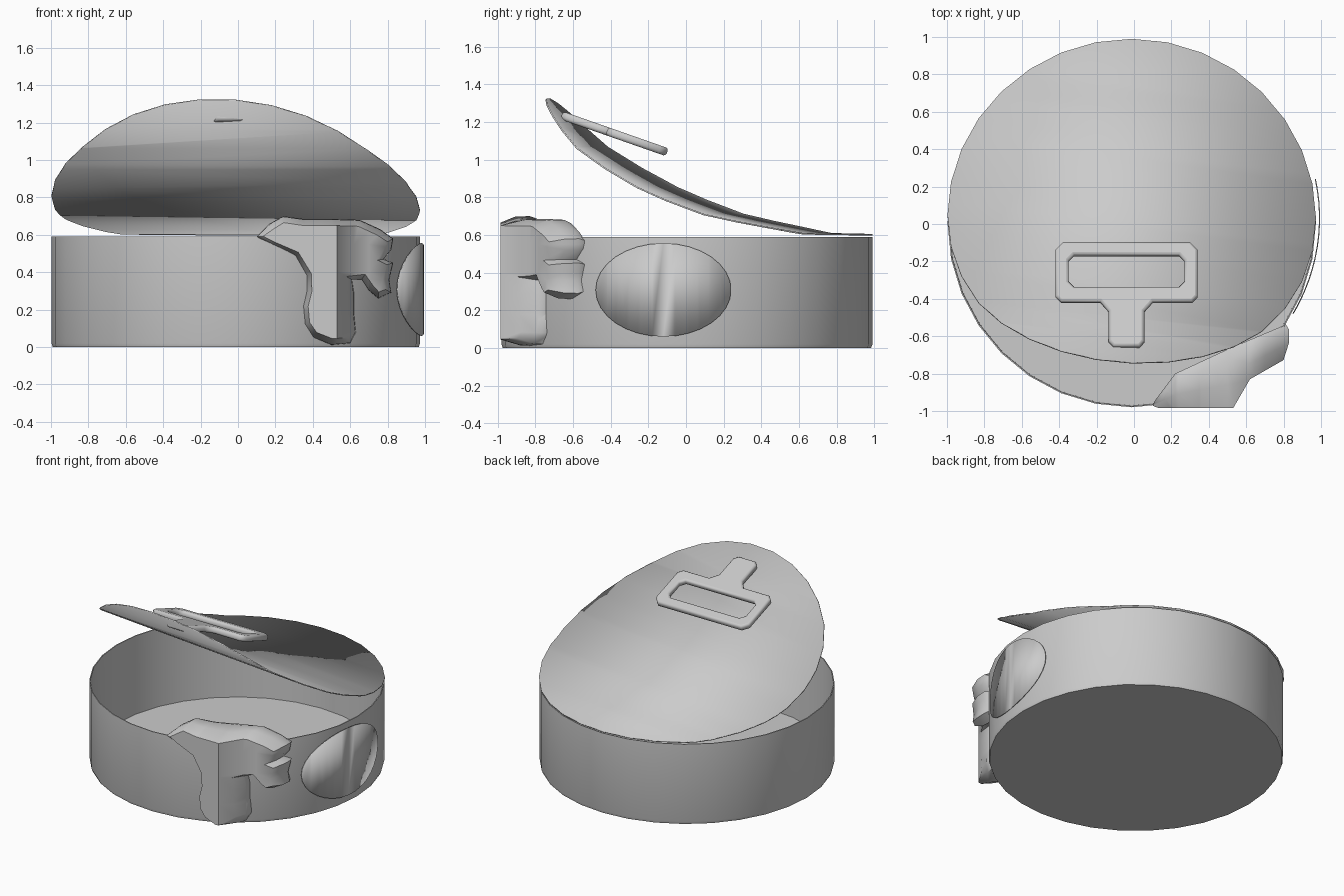
import bpy, bmesh, math
from mathutils import Vector

if "Cube" in bpy.data.objects:
    bpy.data.objects.remove(bpy.data.objects["Cube"])

metal = bpy.data.materials.new("plain grey metal")
metal.diffuse_color = (0.6, 0.6, 0.6, 1)
metal.use_nodes = True
metal.node_tree.nodes["Principled BSDF"].inputs["Base Color"].default_value = metal.diffuse_color
R, CX, CY = 0.985, -0.012, 0.005


def finish(name, bm, angle=40, thickness=0):
    me = bpy.data.meshes.new(name)
    bm.to_mesh(me)
    bm.free()
    ob = bpy.data.objects.new(name, me)
    bpy.context.collection.objects.link(ob)
    me.materials.append(metal)
    if thickness:
        m = ob.modifiers.new("thickness", 'SOLIDIFY')
        m.thickness = thickness
        m.offset = -1
    smooth(ob, angle)
    return ob


def smooth(ob, angle):
    bpy.ops.object.select_all(action='DESELECT')
    ob.select_set(True)
    bpy.context.view_layer.objects.active = ob
    bpy.ops.object.shade_smooth_by_angle(angle=math.radians(angle))


def cut(bm, co, no):
    bmesh.ops.bisect_plane(bm, geom=bm.verts[:] + bm.edges[:] + bm.faces[:],
                           plane_co=co, plane_no=no)


def lerp_table(pts, k):
    for (a, b), (c, d) in zip(pts, pts[1:]):
        if k <= c:
            break
    return b + (d - b) * (k - a) / (c - a)


def disc(rx, ry, cuts, normal):
    # flat 32-sided disc sliced into strips so that it can be bent
    bm = bmesh.new()
    bm.faces.new([bm.verts.new((rx * math.cos(i * math.tau / 32),
                                ry * math.sin(i * math.tau / 32), 0)) for i in range(32)])
    for c in cuts:
        cut(bm, Vector(normal) * c, normal)
    return bm


# open round can, turned from a profile
bm = bmesh.new()
rings = []
for r, z in [(0.978, 0), (R, 0.02), (R, 0.59), (0.978, 0.59), (0.975, 0.015)]:
    rings.append([bm.verts.new((CX + r * math.cos(i * math.tau / 32),
                                CY + r * math.sin(i * math.tau / 32), z)) for i in range(32)])
for a, b in zip(rings, rings[1:]):
    for i in range(32):
        j = (i + 1) % 32
        bm.faces.new((a[i], a[j], b[j], b[i]))
bm.faces.new(rings[0][::-1])
bm.faces.new(rings[-1])
finish("can_body", bm)

# peeled lid: a disc rolled along a side profile, the bend slightly skewed
SKEW = 0.11
side = [(0.99, 0.602), (0.7, 0.607), (0.56, 0.635), (0.37, 0.672), (0.2, 0.71), (0, 0.785),
        (-0.15, 0.85), (-0.33, 0.95), (-0.5, 1.06), (-0.6, 1.16), (-0.74, 1.32)]
arc = [0]
for a, b in zip(side, side[1:]):
    arc.append(arc[-1] + math.dist(a, b))
arc = [a * 2 * R / arc[-1] for a in arc]
ys = [(a, p[0]) for a, p in zip(arc, side)]
zs = [(a, p[1]) for a, p in zip(arc, side)]
bm = disc(R, R, [R - a for a in arc[1:-1]], (SKEW, 1, 0))
for v in bm.verts:
    x = v.co.x
    a = R - (v.co.y + SKEW * x)
    v.co = (x + CX, lerp_table(ys, a) - SKEW * x, lerp_table(zs, a) + 0.003)
finish("peeled_lid", bm, 40, 0.008)

# pull tab: window frame with a stem, mirrored outline
half = [(0.34, 0.56), (0.38, 0.52), (0.38, 0.27), (0.35, 0.24), (0.14, 0.24),
        (0.095, 0.19), (0.095, 0.03), (0.07, 0)]
hole = [(0.28, 0.49), (0.31, 0.46), (0.31, 0.35), (0.28, 0.32)]
cu = bpy.data.curves.new("pull_tab", 'CURVE')
cu.dimensions = '2D'
cu.fill_mode = 'BOTH'
cu.extrude = 0.008
cu.bevel_depth = 0.014
cu.bevel_resolution = 1
cu.offset = -0.014
slope = math.atan(0.35)
for pts in (half, hole):
    loop = pts + [(-x, y) for x, y in reversed(pts)]
    sp = cu.splines.new('POLY')
    sp.points.add(len(loop) - 1)
    for p, (x, y) in zip(sp.points, loop):
        p.co = (x, y / math.cos(slope), 0, 1)
    sp.use_cyclic_u = True
tab = bpy.data.objects.new("pull_tab", cu)
bpy.context.collection.objects.link(tab)
cu.materials.append(metal)
tab.location = (-0.04, -0.66, 1.235)
tab.rotation_euler.x = -slope
bpy.ops.object.select_all(action='DESELECT')
tab.select_set(True)
bpy.context.view_layer.objects.active = tab
bpy.ops.object.convert(target='MESH')
smooth(bpy.context.object, 50)

# oval plate curved round the right side
bm = disc(0.36, 0.248, [-0.3 + 0.06 * i for i in range(11)], (1, 0, 0))
for v in bm.verts:
    y, z = v.co.x - 0.12, v.co.y + 0.308
    stand_off = 0.008 + 0.02 * (y + 0.48) / 0.72
    v.co = (CX + math.sqrt(R * R - (y - CY) ** 2) + stand_off, y, z)
finish("oval_plate", bm, 40, 0.006)

# moulded ornament on the front right: outline in x and z, lofted in depth
outline = [(0.10, 0.59), (0.17, 0.66), (0.24, 0.70), (0.35, 0.685), (0.5, 0.685), (0.65, 0.68),
           (0.76, 0.63), (0.83, 0.58), (0.82, 0.52), (0.78, 0.47), (0.83, 0.45), (0.81, 0.36),
           (0.82, 0.29), (0.75, 0.26), (0.70, 0.30), (0.66, 0.36), (0.61, 0.36), (0.62, 0.29),
           (0.62, 0.18), (0.63, 0.08), (0.60, 0.02), (0.5, 0.01), (0.4, 0.05), (0.35, 0.12),
           (0.34, 0.22), (0.36, 0.30), (0.36, 0.38), (0.30, 0.48), (0.18, 0.53)]
inner = [(0.1, -0.96), (0.22, -0.8), (0.5, -0.67), (0.83, -0.53)]
outer = [(0.1, -0.985), (0.53, -0.985), (0.62, -0.83), (0.83, -0.71)]
n = len(outline)


def inset(i, d):
    p0, p, p1 = (Vector(outline[k % n]) for k in (i - 1, i, i + 1))
    t = (p1 - p0).normalized()
    return p + Vector((t.y, -t.x)) * d


bm = bmesh.new()
rings = []
for depth, d in [(0, 0.02), (0.2, 0), (0.6, 0.003), (1, 0.035)]:
    pts = [inset(i, d) for i in range(n)]
    rings.append([bm.verts.new((p.x, -depth, p.y)) for p in pts])
for a, b in zip(rings, rings[1:]):
    for i in range(n):
        j = (i + 1) % n
        bm.faces.new((a[i], a[j], b[j], b[i]))
caps = [bm.faces.new(rings[0]), bm.faces.new(rings[-1][::-1])]
bmesh.ops.recalc_face_normals(bm, faces=bm.faces[:])
for x in (0.22, 0.36, 0.45, 0.53, 0.62, 0.7):
    cut(bm, (x, 0, 0), (1, 0, 0))
for z in (0.2, 0.4, 0.55):
    cut(bm, (0, 0, z), (0, 0, 1))
bmesh.ops.triangulate(bm, faces=[f for f in bm.faces if len(f.verts) > 4])
for v in bm.verts:
    x, t = v.co.x, -v.co.y
    back = lerp_table(inner, x)
    if v.co.z < 0.41 and x < 0.64:
        back = min(back, -0.72)
    v.co.y = max(-0.985, back + (lerp_table(outer, x) - back) * t)
finish("side_ornament", bm, 50)
